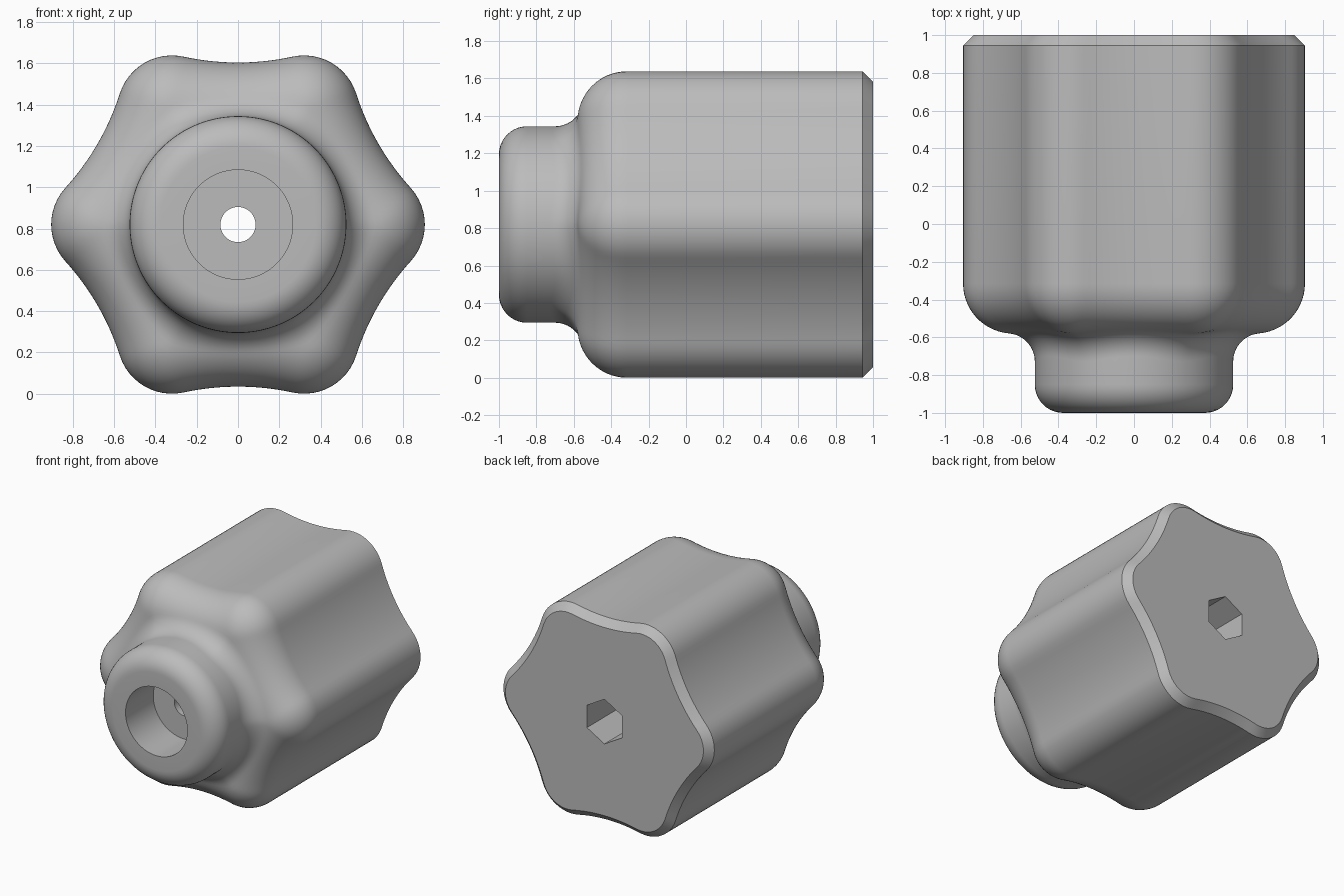
import bpy, bmesh
from math import sin, cos, pi, sqrt, atan2, radians

if "Cube" in bpy.data.objects:
    bpy.data.objects.remove(bpy.data.objects["Cube"], do_unlink=True)

STEPS = 180                      # columns round the axis
LOBE_C, LOBE_R = 0.64, 0.265     # lobe circle: distance from axis, radius
VALLEY = 0.785                   # radius at the middle of a hollow
ROUND, FRONT = 0.265, -0.58      # shoulder rounding and its front plane
NECK, FILLET = 0.525, 0.15
BORE, HOLE, HEX = 0.265, 0.085, 0.15
CHAMFER = 0.055
CENTRE_Z = LOBE_C * sin(pi / 3) + LOBE_R

# Hollow circle, tangent to both neighbouring lobes
K = VALLEY - LOBE_R
HOLLOW_D = (LOBE_C**2 - K**2) / (2 * (LOBE_C * cos(pi / 6) - K))
HOLLOW_R = HOLLOW_D - VALLEY
DIR = atan2(HOLLOW_D / 2, HOLLOW_D * cos(pi / 6) - LOBE_C)


def fold(a):
    """Angle from the nearest lobe, 0 to 30 degrees."""
    a %= pi / 3
    return min(a, pi / 3 - a)


def star(a, inset):
    """Radius of the six-lobed outline, inset evenly."""
    a, r, big = fold(a), LOBE_R - inset, HOLLOW_R + inset
    if a <= atan2(r * sin(DIR), LOBE_C + r * cos(DIR)):
        return LOBE_C * cos(a) + sqrt(max(0, r * r - (LOBE_C * sin(a))**2))
    b = pi / 6 - a
    return HOLLOW_D * cos(b) - sqrt(big * big - (HOLLOW_D * sin(b))**2)


def shoulder(a, t):
    """Point on the rounded front edge of the body."""
    return star(a, ROUND * (1 - cos(t))), FRONT + ROUND * (1 - sin(t))


def profile(a):
    """Closed (radius, y) loop at one angle, from back to front and inside."""
    # Roll the fillet ball along the neck until it touches the shoulder
    ball, y_ball, touch = NECK + FILLET, 9, 0
    for i in range(201):
        t = i / 200 * pi / 2
        r, y = shoulder(a, t)
        if abs(r - ball) <= FILLET:
            rest = y - sqrt(FILLET**2 - (r - ball)**2)
            if rest < y_ball:
                y_ball, touch = rest, t
    hex_r = HEX / cos(fold(a))
    pts = [(hex_r, 1), (star(a, CHAMFER), 1), (star(a, 0), 1 - CHAMFER)]
    pts += [shoulder(a, touch * i / 14) for i in range(15)]
    r, y = pts[-1]
    start = atan2(y - y_ball, r - ball)
    for i in range(1, 11):
        t = start + (pi - start) * i / 10
        pts.append((ball + FILLET * cos(t), y_ball + FILLET * sin(t)))
    # Rounded nose, bore, through hole and hexagonal socket
    for i in range(11):
        t = i / 10 * pi / 2
        pts.append((NECK - FILLET * (1 - cos(t)), -1 + FILLET * (1 - sin(t))))
    pts += [(BORE, -1), (BORE, -0.66), (HOLE, -0.66), (HOLE, 0.4), (hex_r, 0.4)]
    return pts


# Knob skin: one closed loop swept round the y axis
bm = bmesh.new()
columns = []
for s in range(STEPS):
    a = radians(360 * s / STEPS)
    columns.append([bm.verts.new((r * cos(a), y, CENTRE_Z + r * sin(a)))
                    for r, y in profile(a)])
for s, col in enumerate(columns):
    nxt = columns[(s + 1) % STEPS]
    for i in range(len(col)):
        j = (i + 1) % len(col)
        bm.faces.new((col[i], col[j], nxt[j], nxt[i]))
bmesh.ops.recalc_face_normals(bm, faces=bm.faces)
mesh = bpy.data.meshes.new("star_knob")
bm.to_mesh(mesh)
bm.free()
knob = bpy.data.objects.new("star_knob", mesh)
bpy.context.collection.objects.link(knob)

# Plain grey
grey = bpy.data.materials.new("grey")
grey.use_nodes = True
grey.diffuse_color = (0.5, 0.5, 0.5, 1)
grey.node_tree.nodes["Principled BSDF"].inputs["Base Color"].default_value = (0.5, 0.5, 0.5, 1)
mesh.materials.append(grey)

bpy.ops.object.select_all(action="DESELECT")
knob.select_set(True)
bpy.context.view_layer.objects.active = knob
bpy.ops.object.shade_smooth_by_angle(angle=radians(30))
